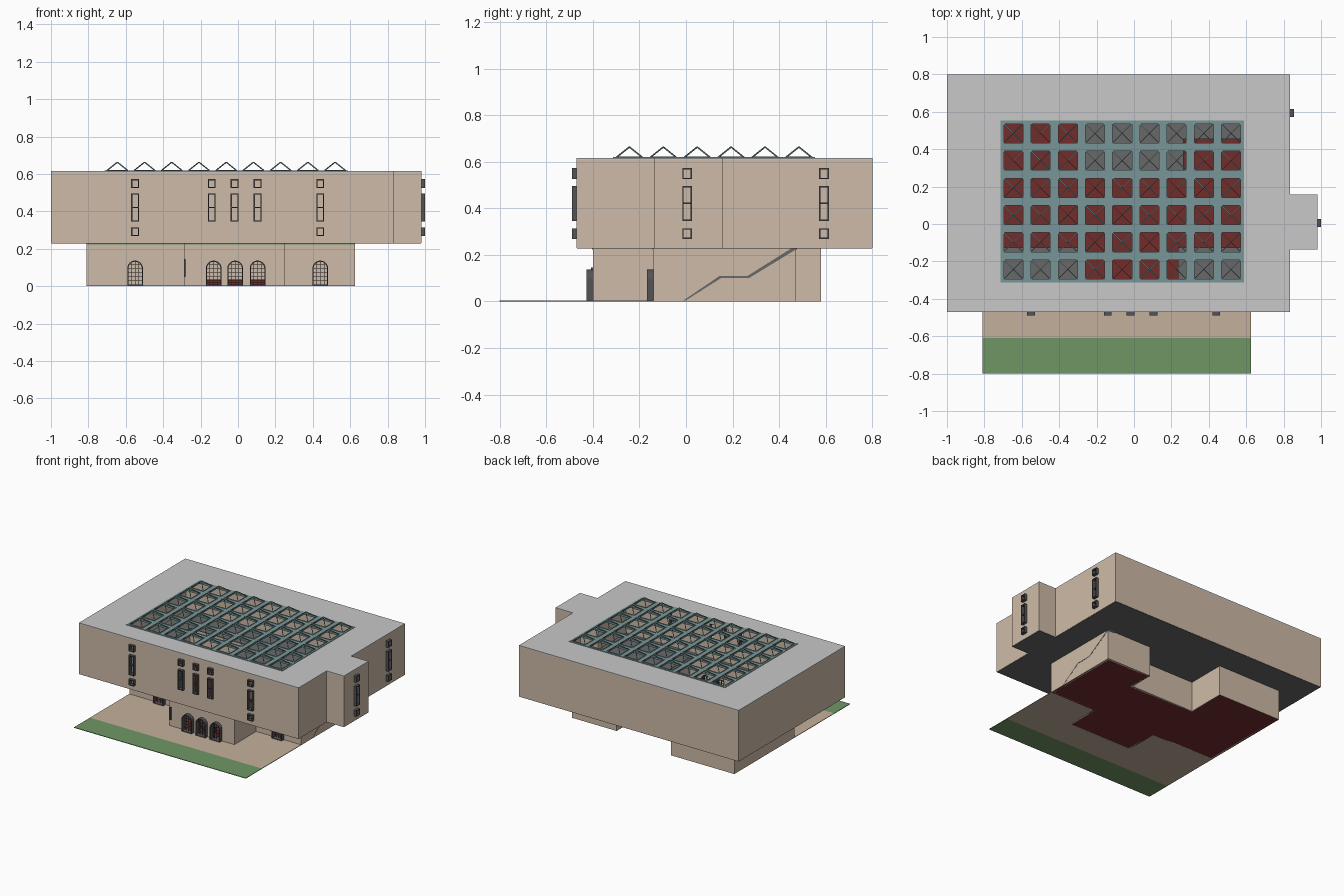
import bpy, bmesh, math
from mathutils import Vector, Matrix

if "Cube" in bpy.data.objects:
    bpy.data.objects.remove(bpy.data.objects["Cube"])


def mat(name, r, g, b):
    m = bpy.data.materials.new(name)
    m.diffuse_color = [((c / 255 + 0.055) / 1.055) ** 2.4 for c in (r, g, b)] + [1]
    m.use_nodes = True
    m.node_tree.nodes["Principled BSDF"].inputs["Base Color"].default_value = m.diffuse_color
    return m


BEIGE = mat("beige stone", 206, 187, 168)
PAVE = mat("tan paving", 196, 176, 156)
ROOF = mat("light grey roof", 200, 200, 200)
SLAB = mat("dark grey slab", 105, 105, 105)
RED = mat("dark red carpet", 114, 44, 44)
GRASS = mat("grass green", 112, 150, 100)
TEAL = mat("teal steel", 122, 150, 152)
FRAME = mat("charcoal frame", 84, 84, 88)

# Mappings from (u, v, w) to space; w is the depth axis
FLAT = lambda p: Vector(p)


def front(x, y):
    return lambda p: Vector((x + p[0], y - p[2], p[1]))


def right(x, y):
    return lambda p: Vector((x + p[2], y + p[0], p[1]))


def inset(pts, t):
    """Offset a counter-clockwise outline inwards by t."""
    out = []
    for i, p in enumerate(pts):
        p = Vector(p)
        a = (p - Vector(pts[i - 1])).normalized()
        b = (Vector(pts[(i + 1) % len(pts)]) - p).normalized()
        n1, n2 = Vector((-a.y, a.x)), Vector((-b.y, b.x))
        out.append(tuple(p + (n1 + n2) * (t / (1 + n1.dot(n2)))))
    return out


def prism(bm, pts, w0, w1, f=FLAT):
    lo = [bm.verts.new(f((u, v, w0))) for u, v in pts]
    hi = [bm.verts.new(f((u, v, w1))) for u, v in pts]
    bm.faces.new(lo)
    bm.faces.new(hi)
    for i in range(len(pts)):
        j = (i + 1) % len(pts)
        bm.faces.new((lo[i], lo[j], hi[j], hi[i]))


def ring(bm, pts, t, w0, w1, f=FLAT):
    """Hollow prism with wall thickness t."""
    loops = [[bm.verts.new(f((u, v, w))) for u, v in o]
             for o, w in ((pts, w0), (pts, w1), (inset(pts, t), w1), (inset(pts, t), w0))]
    for k in range(4):
        a, b = loops[k], loops[(k + 1) % 4]
        for i in range(len(pts)):
            j = (i + 1) % len(pts)
            bm.faces.new((a[i], a[j], b[j], b[i]))


def rect(x0, y0, x1, y1):
    return [(x0, y0), (x1, y0), (x1, y1), (x0, y1)]


def finish(bm, name, m):
    bmesh.ops.recalc_face_normals(bm, faces=bm.faces)
    me = bpy.data.meshes.new(name)
    bm.to_mesh(me)
    bm.free()
    ob = bpy.data.objects.new(name, me)
    bpy.context.collection.objects.link(ob)
    me.materials.append(m)
    return ob


def solid(name, m, pts, z0, z1):
    bm = bmesh.new()
    prism(bm, pts, z0, z1)
    return finish(bm, name, m)


def cut(ob, cutter):
    mod = ob.modifiers.new("cut", 'BOOLEAN')
    mod.object, mod.operation, mod.solver = cutter, 'DIFFERENCE', 'EXACT'
    bpy.context.view_layer.update()
    me = bpy.data.meshes.new_from_object(ob.evaluated_get(bpy.context.evaluated_depsgraph_get()))
    ob.modifiers.clear()
    ob.data = me
    bpy.data.objects.remove(cutter)


# Outlines of the two storeys
LOWER = [(-.81, -.14), (-.29, -.14), (-.29, -.40), (.25, -.40), (.25, -.14), (.625, -.14),
         (.625, .47), (.25, .47), (.25, .285), (-.28, .285), (-.28, .58), (-.81, .58)]
UPPER = [(-1, -.47), (.835, -.47), (.835, -.135), (.98, -.135), (.98, .157), (.835, .157),
         (.835, .8), (-1, .8)]
T = 0.015

# Ground: lawn, paving, carpeted floor
solid("lawn", GRASS, rect(-.81, -.8, .625, -.61), 0, .004)
solid("paving", PAVE, [(-.81, -.61), (.625, -.61), (.625, -.14), (.25, -.14), (.25, -.40),
                       (-.29, -.40), (-.29, -.14), (-.81, -.14)], 0, .004)
solid("ground_floor", RED, inset(LOWER, .002), 0, .005)

# Walls of both storeys
bm = bmesh.new()
ring(bm, LOWER, T, 0, .23)
lower_wall = finish(bm, "lower_walls", BEIGE)
bm = bmesh.new()
ring(bm, UPPER, T, .23, .608)
upper_wall = finish(bm, "upper_walls", BEIGE)

# Soffit slab, open above the lower hall
slab = solid("upper_floor_slab", SLAB, inset(UPPER, .002), .228, .235)
cut(slab, solid("slab_cutter", SLAB, inset(LOWER, T), .2, .3))

# Roof with the skylight opening
X0, Y0, P, C = -.70, -.298, .1455, .11
NX, NY = 9, 6
X1, Y1 = X0 + P * (NX - 1) + C, Y0 + P * (NY - 1) + C
roof = solid("roof", ROOF, UPPER, .608, .616)
cut(roof, solid("roof_cutter", ROOF, rect(X0 - .012, Y0 - .012, X1 + .012, Y1 + .012), .5, .7))

# Upper windows: open frames standing proud of the wall
frames, holes = bmesh.new(), bmesh.new()
SQUARE, TALL, SMALL = (.525, .572), (.345, .495), (.268, .314)
sites = [(front(x, -.47), (SQUARE, TALL, SMALL) if abs(x) > .3 else (SQUARE, TALL))
         for x in (-.55, -.14, -.018, .105, .44)]
sites += [(right(.98, .005), (SQUARE, TALL, SMALL)), (right(.835, .593), (SQUARE, TALL, SMALL))]
for f, panes in sites:
    for z0, z1 in panes:
        r = rect(-.021, z0, .021, z1)
        ring(frames, r, .006, -.015, .02, f)
        prism(holes, inset(r, .003), -.04, .01, f)
    prism(frames, rect(-.017, .418, .017, .424), -.005, .012, f)
finish(frames, "upper_window_frames", FRAME)
cut(upper_wall, finish(holes, "upper_window_cutter", FRAME))

# Arched ground-floor windows and doors with glazing bars
frames, holes = bmesh.new(), bmesh.new()
R, SPRING = .042, .095
arch = [(-R, .002), (R, .002)] + [(R * math.cos(a), SPRING + R * math.sin(a))
                                  for a in [math.pi * i / 12 for i in range(13)]]
for x, y in ((-.55, -.14), (-.13, -.40), (-.015, -.40), (.105, -.40), (.44, -.14)):
    f = front(x, y)
    ring(frames, arch, .006, -.012, .028, f)
    prism(holes, inset(arch, .003), -.04, .01, f)
    for u in (-.02, 0, .02):
        top = SPRING + math.sqrt(R * R - u * u) - .003
        prism(frames, rect(u - .0015, .004, u + .0015, top), 0, .005, f)
    for z in (.03, .052, .074, .096, .117):
        w = R if z < SPRING else math.sqrt(R * R - (z - SPRING) ** 2)
        prism(frames, rect(-w + .003, z - .0015, w - .003, z + .0015), 0, .005, f)
finish(frames, "arched_window_frames", FRAME)
cut(lower_wall, finish(holes, "arch_cutter", FRAME))

# Narrow lamp on the entrance corner
solid("corner_lamp", FRAME, rect(-.289, -.408, -.277, -.40), .05, .145)

# Thin green trim under the soffit along the front
bm = bmesh.new()
for x0, x1, y in ((-.81, -.29, -.14), (-.29, .25, -.40), (.25, .625, -.14)):
    prism(bm, rect(x0, y - .003, x1, y), .2235, .228)
finish(bm, "soffit_trim", GRASS)

# Red benches behind the entrance doors
bm = bmesh.new()
for x in (-.13, -.015, .105):
    prism(bm, rect(x - .045, -.34, x + .045, -.31), .005, .02)
    prism(bm, rect(x - .045, -.31, x + .045, -.302), .005, .036)
finish(bm, "entrance_benches", RED)

# Two-flight stair along the right wall with a landing
bm = bmesh.new()
side = [(-.01, .005), (.0, .005), (.15, .1), (.27, .1), (.48, .228), (.48, .236),
        (.465, .236), (.265, .11), (.145, .11)]
prism(bm, side, 0, .055, right(.5705, 0))
finish(bm, "side_stair", SLAB)

# Skylight grid beams
bm = bmesh.new()
for n, s0, vertical in ((NX, X0, True), (NY, Y0, False)):
    for i in range(n + 1):
        a = s0 + P * (i - 1) + C if i else s0 - .015
        b = s0 + P * i if i < n else a + .015
        r = rect(a, Y0 - .015, b, Y1 + .015) if vertical else rect(X0 - .015, a, X1 + .015, b)
        prism(bm, r, .606, .6195 if vertical else .619)
finish(bm, "skylight_beams", TEAL)

# Skylight pyramids: four ridge bars and a base rim per cell
bm = bmesh.new()
for i in range(NX):
    for j in range(NY):
        x, y = X0 + P * i, Y0 + P * j
        apex = Vector((x + C / 2, y + C / 2, .663))
        ring(bm, rect(x - .002, y - .002, x + C + .002, y + C + .002), .006, .617, .622)
        for cx in (x, x + C):
            for cy in (y, y + C):
                d = apex - Vector((cx, cy, .619))
                m = (Matrix.Translation(apex - d / 2) @ d.to_track_quat('Z', 'Y').to_matrix().to_4x4()
                     @ Matrix.Diagonal((.005, .005, d.length, 1)))
                bmesh.ops.create_cube(bm, size=1, matrix=m)
finish(bm, "skylight_pyramids", TEAL)
